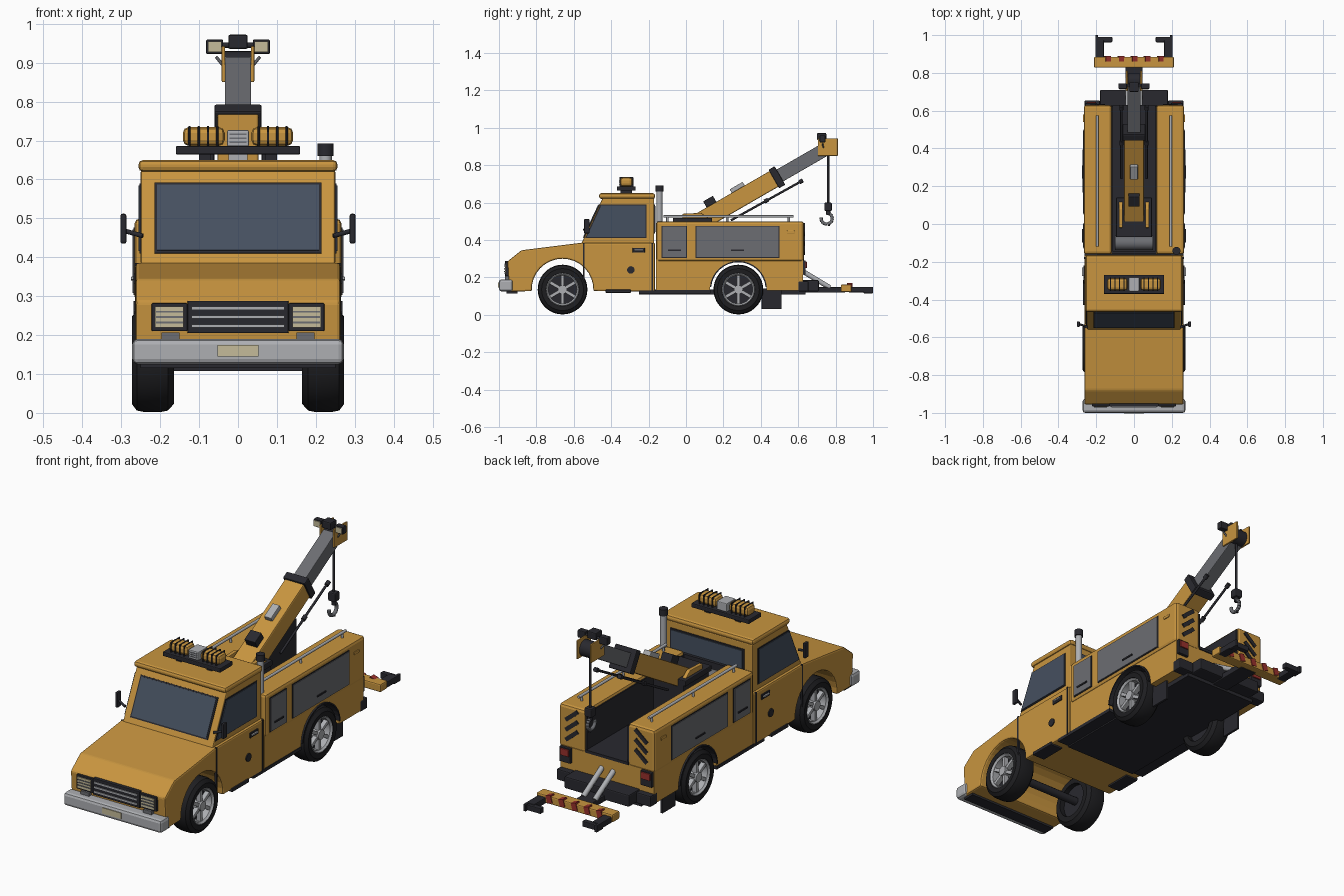
import bpy, bmesh, math
from math import sin, cos, pi, radians
from mathutils import Matrix, Vector

if "Cube" in bpy.data.objects:
    bpy.data.objects.remove(bpy.data.objects["Cube"])


def material(name, r, g, b):
    m = bpy.data.materials.new(name)
    m.use_nodes = True
    m.diffuse_color = (r, g, b, 1)
    m.node_tree.nodes["Principled BSDF"].inputs["Base Color"].default_value = (r, g, b, 1)
    return m


YELLOW = material("amber paint", .58, .30, .05)
BLACK = material("black trim", .022, .022, .028)
TYRE = material("tyre rubber", .013, .013, .015)
GLASS = material("window glass", .06, .08, .115)
GREY = material("grey metal", .15, .155, .17)
SILVER = material("silver metal", .42, .43, .45)
CREAM = material("lamp cream", .56, .50, .32)
RED = material("red lamp", .32, .03, .025)


def finish(name, bm, mat, bevel=0, mirror=False, smooth=False):
    bmesh.ops.recalc_face_normals(bm, faces=bm.faces)
    me = bpy.data.meshes.new(name)
    bm.to_mesh(me)
    bm.free()
    me.materials.append(mat)
    ob = bpy.data.objects.new(name, me)
    bpy.context.collection.objects.link(ob)
    if smooth:
        bpy.ops.object.select_all(action='DESELECT')
        ob.select_set(True)
        bpy.context.view_layer.objects.active = ob
        bpy.ops.object.shade_smooth_by_angle(angle=radians(35))
    if bevel:
        b = ob.modifiers.new("Bevel", 'BEVEL')
        b.width, b.segments, b.limit_method = bevel, 2, 'ANGLE'
    if mirror:
        ob.modifiers.new("Mirror", 'MIRROR').use_mirror_merge = False
    return ob


def box(name, x, y, z, mat, bevel=0, mirror=False, turn=None, pivot=None):
    """Box from (low, high) ranges; x may be one number for a centred width."""
    x = x if isinstance(x, tuple) else (-x, x)
    lo, hi = Vector((x[0], y[0], z[0])), Vector((x[1], y[1], z[1]))
    mid = (lo + hi) / 2
    m = Matrix.Translation(mid) @ Matrix.Diagonal((*(hi - lo), 1))
    if turn:
        p = Vector(pivot) if pivot else mid
        t = Matrix.Rotation(radians(turn[1]), 4, turn[0])
        m = Matrix.Translation(p) @ t @ Matrix.Translation(-p) @ m
    bm = bmesh.new()
    bmesh.ops.create_cube(bm, size=1, matrix=m)
    return finish(name, bm, mat, bevel, mirror)


def prism(name, outline, x, mat, bevel=0, mirror=False):
    """Side outline of (y, z) points extruded across x."""
    bm = bmesh.new()
    face = bm.faces.new([bm.verts.new((x[0], y, z)) for y, z in outline])
    out = bmesh.ops.extrude_face_region(bm, geom=[face])["geom"]
    bmesh.ops.translate(bm, vec=(x[1] - x[0], 0, 0),
                        verts=[v for v in out if isinstance(v, bmesh.types.BMVert)])
    return finish(name, bm, mat, bevel, mirror)


def rod(name, points, r, mat, mirror=False, sides=12):
    bm = bmesh.new()
    points = [Vector(p) for p in points]
    for a, b in zip(points, points[1:]):
        m = Matrix.Translation((a + b) / 2) @ (b - a).to_track_quat('Z', 'Y').to_matrix().to_4x4()
        bmesh.ops.create_cone(bm, cap_ends=True, segments=sides, radius1=r, radius2=r,
                              depth=(b - a).length, matrix=m)
    return finish(name, bm, mat, 0, mirror, True)


def lathe(name, profile, y, z, mat):
    """Closed (x, radius) profile spun around an axle, mirrored to both sides."""
    bm = bmesh.new()
    vs = [bm.verts.new((x, y, z + r)) for x, r in profile]
    es = [bm.edges.new((vs[i], vs[i - 1])) for i in range(len(vs))]
    bmesh.ops.spin(bm, geom=vs + es, cent=(0, y, z), axis=(1, 0, 0),
                   angle=2 * pi, steps=36, use_merge=True)
    bmesh.ops.remove_doubles(bm, verts=bm.verts, dist=1e-5)
    return finish(name, bm, mat, 0, True, True)


def arc(cy, cz, r, a0, a1, n=16):
    return [(cy + r * cos(radians(a0 + (a1 - a0) * i / n)),
             cz + r * sin(radians(a0 + (a1 - a0) * i / n))) for i in range(n + 1)]


FRONT_Y, REAR_Y, AXLE_Z = -.66, .28, .135

# Cab and hood
prism("cab_lower", [(-.945, .125), (-.955, .285), (-.88, .345), (-.56, .385), (-.165, .385), (-.165, .125)]
      + arc(FRONT_Y, AXLE_Z, .165, -3, 183), (-.263, .263), YELLOW, .008)
prism("cab_upper", [(-.56, .38), (-.445, .625), (-.17, .625), (-.17, .38)], (-.25, .25), YELLOW, .006)
box("roof", .256, (-.465, -.165), (.62, .65), YELLOW, .012)
for label, w, lo, hi, off, mat in (("frame", .215, .12, .86, .004, BLACK), ("glass", .208, .145, .835, .007, GLASS)):
    ends = [(-.56 + .115 * t, .38 + .245 * t) for t in (lo, hi)]
    n = (-.905 * off, .425 * off)
    prism("windscreen_" + label, ends + [(y + n[0], z + n[1]) for y, z in ends[::-1]], (-w, w), mat)
prism("side_window_frame", [(-.54, .41), (-.457, .59), (-.21, .59), (-.21, .41)], (.249, .253), BLACK, 0, True)
prism("side_window_glass", [(-.53, .416), (-.453, .584), (-.216, .584), (-.216, .416)], (.25, .256), GLASS, 0, True)
box("rear_window_frame", .205, (-.171, -.166), (.435, .59), BLACK)
box("rear_window_glass", .197, (-.17, -.162), (.442, .583), GLASS)

# Doors
for y in (-.547, -.18):
    box("door_gap", (.255, .265), (y - .004, y + .004), (.125, .385), BLACK, 0, True)
box("door_handle_plate", (.26, .268), (-.285, -.22), (.332, .358), BLACK, .002, True)
box("door_handle", (.265, .275), (-.275, -.23), (.342, .35), SILVER, .002, True)
rod("side_cap", [(.255, -.295, .24), (.268, -.295, .24)], .02, BLACK, True, 20)
box("cab_step", (.2, .27), (-.43, -.295), (.117, .135), BLACK, .004, True)
rod("mirror_arm", [(.245, -.545, .455), (.292, -.53, .468)], .006, BLACK, True)
box("mirror", (.287, .302), (-.545, -.515), (.435, .512), BLACK, .005, True)

# Nose
box("front_bumper", .272, (-1, -.925), (.125, .19), SILVER, .014)
box("bumper_skirt", .25, (-.96, -.9), (.115, .135), BLACK)
box("number_plate", .053, (-1.004, -.99), (.145, .174), CREAM)
box("grille", .13, (-.967, -.94), (.205, .288), BLACK, .003)
for z in (.223, .246, .269):
    box("grille_bar", .12, (-.971, -.96), (z - .004, z + .004), SILVER)
box("headlight_frame", (.13, .222), (-.965, -.94), (.21, .282), BLACK, .003, True)
box("headlight", (.14, .213), (-.969, -.95), (.219, .273), CREAM, 0, True)
for z in (.232, .246, .26):
    box("headlight_bar", (.142, .211), (-.972, -.96), (z - .0025, z + .0025), GREY, 0, True)
box("bumper_bracket", (.15, .197), (-.968, -.94), (.185, .207), GREY, .002, True)

# Roof light bar
box("light_bar_base", .16, (-.37, -.27), (.664, .686), BLACK, .004)
box("light_bar_foot", (.07, .1), (-.35, -.29), (.645, .668), BLACK, 0, True)
box("light_bar_mount", .025, (-.34, -.3), (.645, .668), SILVER)
box("beacon", (.034, .142), (-.352, -.286), (.686, .735), YELLOW, .016, True)
for i in range(4):
    x = .053 + i * .024
    box("beacon_rib", (x - .003, x + .003), (-.356, -.282), (.684, .738), BLACK, .004, True)
box("light_bar_speaker", .028, (-.355, -.283), (.684, .727), SILVER, .004)
for z in (.696, .706, .716):
    box("speaker_slot", .022, (-.357, -.35), (z - .002, z + .002), GREY)

# Exhaust stack
rod("exhaust_pipe", [(.225, -.142, .3), (.225, -.142, .665)], .016, SILVER, sides=20)
rod("exhaust_cap", [(.225, -.142, .66), (.225, -.142, .692)], .021, BLACK, sides=20)

# Service body
prism("body_lower", [(-.16, .13), (-.16, .298), (.625, .298), (.625, .13)]
      + arc(REAR_Y, AXLE_Z, .152, -2, 182), (-.26, .26), YELLOW)
prism("rear_arch_trim", arc(REAR_Y, AXLE_Z, .153, 5, 175) + arc(REAR_Y, AXLE_Z, .146, 175, 5),
      (.16, .268), BLACK, 0, True)
box("side_locker", (.118, .266), (-.16, .63), (.285, .5), YELLOW, .014, True)
box("locker_inner_wall", (.112, .12), (-.155, .625), (.29, .485), BLACK, 0, True)
box("bed_floor", .12, (-.155, .63), (.29, .304), BLACK)
box("bed_headboard", .12, (-.16, -.145), (.29, .49), BLACK)
for y in ((-.13, .005), (.05, .5)):
    box("locker_door_edge", (.26, .268), y, (.303, .476), BLACK, 0, True)
    box("locker_door", (.262, .271), (y[0] + .005, y[1] - .005), (.308, .471), GREY, 0, True)
    mid = (y[0] + y[1]) / 2
    box("locker_latch", (.268, .275), (mid - .035, mid + .035), (.34, .348), BLACK, 0, True)
box("side_marker", (.26, .27), (.54, .58), (.435, .45), YELLOW, .002, True)
rod("top_rail", [(.195, -.12, .526), (.195, .575, .526)], .007, SILVER, True)
for y in (-.1, .22, .55):
    rod("rail_post", [(.195, y, .49), (.195, y, .526)], .006, SILVER, True)

# Chassis and running gear
box("chassis", .2, (-.25, .64), (.108, .135), BLACK)
box("sill", (.18, .262), (-.25, .13), (.115, .132), BLACK, 0, True)
box("mudflap", (.215, .227), (.405, .51), (.03, .14), BLACK, .002, True)
for y in (FRONT_Y, REAR_Y):
    rod("axle", [(-.2, y, AXLE_Z), (.2, y, AXLE_Z)], .02, BLACK)
    lathe("tyre", [(.165, .085), (.165, .112), (.18, .129), (.2, .133), (.24, .133), (.26, .129),
                   (.273, .112), (.27, .088), (.255, .084)], y, AXLE_Z, TYRE)
    lathe("rim", [(.2, .078), (.2, .088), (.266, .09), (.27, .084), (.262, .076)], y, AXLE_Z, SILVER)
    rod("wheel_disc", [(.19, y, AXLE_Z), (.225, y, AXLE_Z)], .085, BLACK, True, 32)
    rod("wheel_hub", [(.22, y, AXLE_Z), (.268, y, AXLE_Z)], .024, SILVER, True, 20)
    for k in range(6):
        box("wheel_spoke", (.235, .26), (y - .009, y + .009), (AXLE_Z + .015, AXLE_Z + .082),
            SILVER, .003, True, ('X', 60 * k), (.25, y, AXLE_Z))

# Rear end
box("rear_bumper", .18, (.62, .71), (.125, .185), BLACK, .006)
box("rear_bumper_end", (.18, .262), (.6, .655), (.125, .18), BLACK, .006, True)
box("tail_lamp_housing", (.195, .257), (.62, .64), (.215, .29), BLACK, .003, True)
box("tail_lamp", (.202, .25), (.63, .646), (.25, .284), RED, .002, True)
for z in (.355, .405, .455):
    box("hazard_stripe", (.15, .235), (.628, .635), (z - .01, z + .01), BLACK, 0, True, ('Y', 40))

# Wheel lift
rod("lift_ram", [(.032, .62, .235), (.032, .77, .145)], .013, SILVER, True)
box("lift_arm", .045, (.62, .85), (.118, .148), BLACK, .004)
box("lift_crossbar", .212, (.828, .885), (.122, .162), YELLOW, .006)
for i in range(5):
    x = -.14 + i * .07
    box("crossbar_marker", (x - .014, x + .014), (.86, .889), (.128, .166), RED, 0, False, ('Y', 15))
box("lift_fork", (.16, .205), (.87, .975), (.12, .15), BLACK, .004, True)
box("lift_claw", (.115, .205), (.962, .99), (.118, .146), BLACK, .004, True)
box("lift_claw_tip", (.19, .205), (.95, 1), (.115, .15), BLACK, .003, True)

# Winch and boom base
rod("winch_drum", [(-.1, -.1, .44), (.1, -.1, .44)], .038, GREY, sides=24)
box("boom_pedestal", .085, (-.06, .14), (.3, .5), BLACK, .004)
box("boom_turntable", .095, (-.07, .14), (.49, .518), BLACK, .004)
prism("boom_bracket", [(-.02, .5), (-.02, .54), (.08, .545), (.14, .5)], (.06, .08), YELLOW, .003, True)

# Boom, laid out along its own slope
TILT, HINGE = ('X', 30), (0, .485, .735)


def boom_part(name, x, along, up, mat, bevel=.003):
    box(name, x, (HINGE[1] + along[0], HINGE[1] + along[1]),
        (HINGE[2] + up[0], HINGE[2] + up[1]), mat, bevel, False, TILT, HINGE)


boom_part("boom_outer", .053, (-.53, 0), (-.048, .048), YELLOW, .006)
boom_part("boom_inner", .034, (-.1, .3), (-.036, .036), GREY)
boom_part("boom_collar", .061, (-.018, .02), (-.057, .057), BLACK, .005)
boom_part("boom_motor", .03, (-.405, -.345), (.04, .085), BLACK)
boom_part("boom_plate", .02, (-.25, -.17), (.04, .07), SILVER)
rod("boom_ram", [(.067, .24, .505), (.067, .62, .716)], .006, BLACK, True)
for a, b in (((.067, .605, .708), (.067, .625, .719)), ((.067, .42, .605), (.067, .44, .616))):
    rod("ram_knuckle", [a, b], .011, BLACK, True)

# Boom head
box("head_plate", (.033, .042), (.705, .812), (.85, .943), YELLOW, .003, True)
rod("head_pulley", [(-.034, .76, .89), (.034, .76, .89)], .04, BLACK, sides=24)
box("head_cap", .025, (.7, .75), (.935, .972), BLACK, .005)
rod("lamp_bracket", [(-.07, .735, .945), (.07, .735, .945)], .007, BLACK)
box("work_lamp", (.038, .082), (.715, .745), (.922, .96), BLACK, .004, True)
box("work_lamp_lens", (.043, .077), (.711, .72), (.927, .955), CREAM, 0, True)
rod("lamp_strut", [(.036, .735, .89), (.056, .73, .915)], .004, GREY, True)

# Cable and hook
rod("cable", [(0, .76, .87), (0, .76, .59)], .006, BLACK)
box("hook_block", .02, (.74, .78), (.555, .6), BLACK, .006)
rod("hook_shank", [(0, .76, .56), (0, .762, .535)], .012, BLACK)
rod("hook", [(0, y, z) for y, z in arc(.752, .515, .03, 65, -190, 12)], .009, GREY)
rod("hook_tip", [(0, .765, .49), (0, .765, .474)], .006, BLACK)
